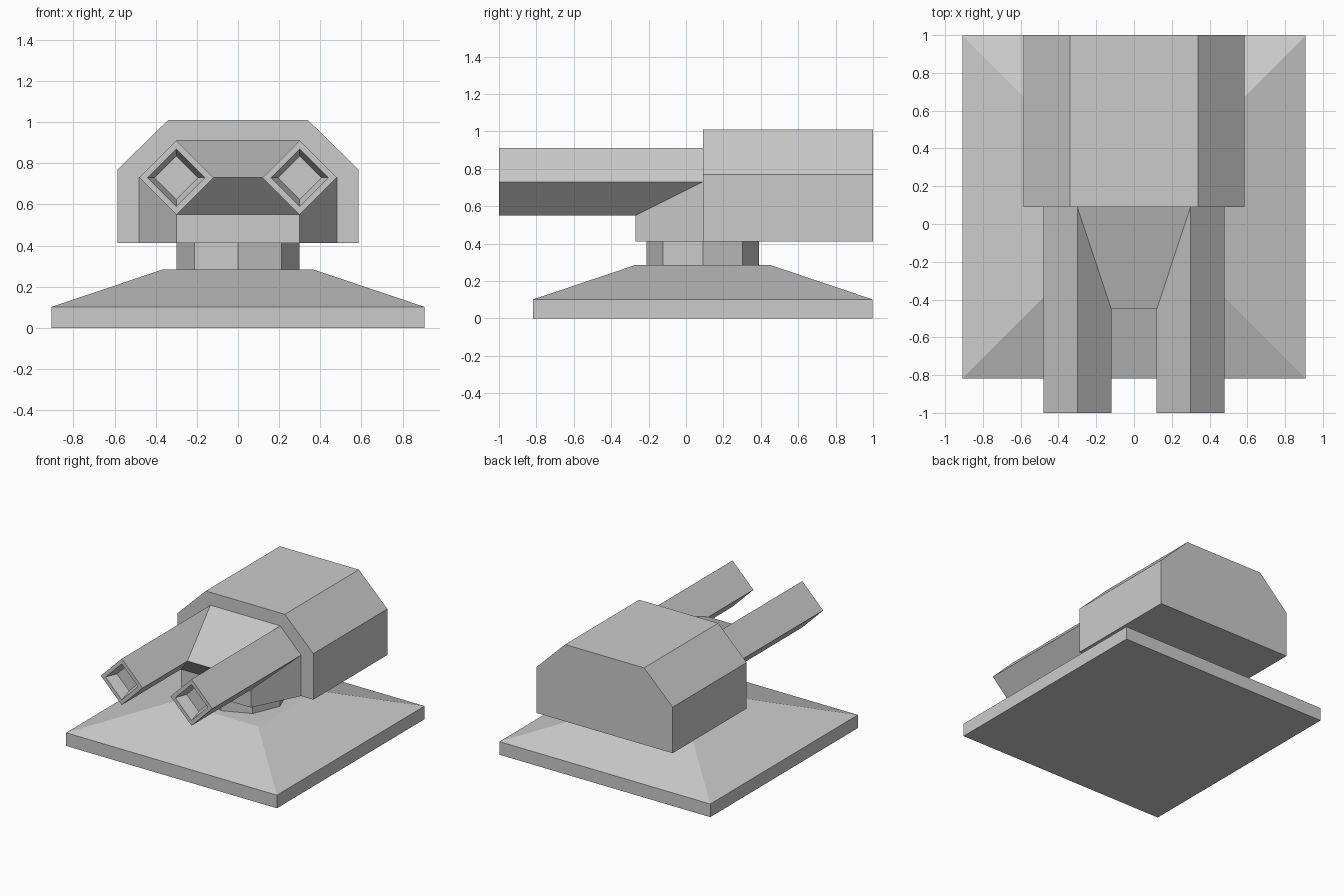
import bpy, bmesh, math

if "Cube" in bpy.data.objects:
    bpy.data.objects.remove(bpy.data.objects["Cube"])


def make_object(name, bm):
    bmesh.ops.recalc_face_normals(bm, faces=bm.faces)
    mesh = bpy.data.meshes.new(name)
    bm.to_mesh(mesh)
    bm.free()
    obj = bpy.data.objects.new(name, mesh)
    bpy.context.collection.objects.link(obj)
    return obj


def loft(name, rings):
    """Join equal-length point rings with quads and cap both ends."""
    bm = bmesh.new()
    loops = [[bm.verts.new(p) for p in ring] for ring in rings]
    for a, b in zip(loops, loops[1:]):
        for i in range(len(a)):
            j = (i + 1) % len(a)
            bm.faces.new((a[i], a[j], b[j], b[i]))
    bm.faces.new(loops[0])
    bm.faces.new(loops[-1])
    return make_object(name, bm)


CY = 0.09  # turret axis


def square(h, z):
    return [(sx * h, CY + sy * h, z) for sx, sy in ((-1, -1), (1, -1), (1, 1), (-1, 1))]


def octagon(r, z):
    return [(r * math.cos(k * math.pi / 4), CY + r * math.sin(k * math.pi / 4), z)
            for k in range(8)]


def diamond(cx, r, y):
    return [(cx + r * dx, y, 0.73 + r * dz) for dx, dz in ((0, 1), (1, 0), (0, -1), (-1, 0))]


# Square base plate with sloped top
loft("base", [square(0.907, 0), square(0.907, 0.102), square(0.363, 0.285)])

# Octagonal swivel neck
loft("neck", [octagon(0.3, 0.285), octagon(0.3, 0.412)])

# Rear housing with chamfered top
half = [(0.585, 0.412), (0.585, 0.77), (0.34, 1.01)]
profile = half + [(-x, z) for x, z in reversed(half)]
loft("rear_housing", [[(x, y, z) for x, z in profile] for y in (CY, 1.0)])

# Tapered front housing between the barrels
side = [(0.3, -0.27, 0.412), (0.3, -0.27, 0.55), (0.12, -0.45, 0.73),
        (0.3, CY, 0.91), (0.48, CY, 0.73), (0.48, CY, 0.412)]
bm = bmesh.new()
right = [bm.verts.new(p) for p in side]
left = [bm.verts.new((-x, y, z)) for x, y, z in side]
for i in range(6):
    j = (i + 1) % 6
    bm.faces.new((right[i], right[j], left[j], left[i]))
for s in (right, left):
    bm.faces.new([s[k] for k in (0, 1, 4, 5)])
    bm.faces.new([s[k] for k in (1, 2, 3, 4)])
make_object("front_housing", bm)

# Twin diamond-section barrels with recessed muzzles
for label, cx in (("left", -0.3), ("right", 0.3)):
    loft(label + "_barrel", [diamond(cx, 0.18, CY), diamond(cx, 0.18, -1.0),
                             diamond(cx, 0.14, -1.0), diamond(cx, 0.105, -0.91)])
